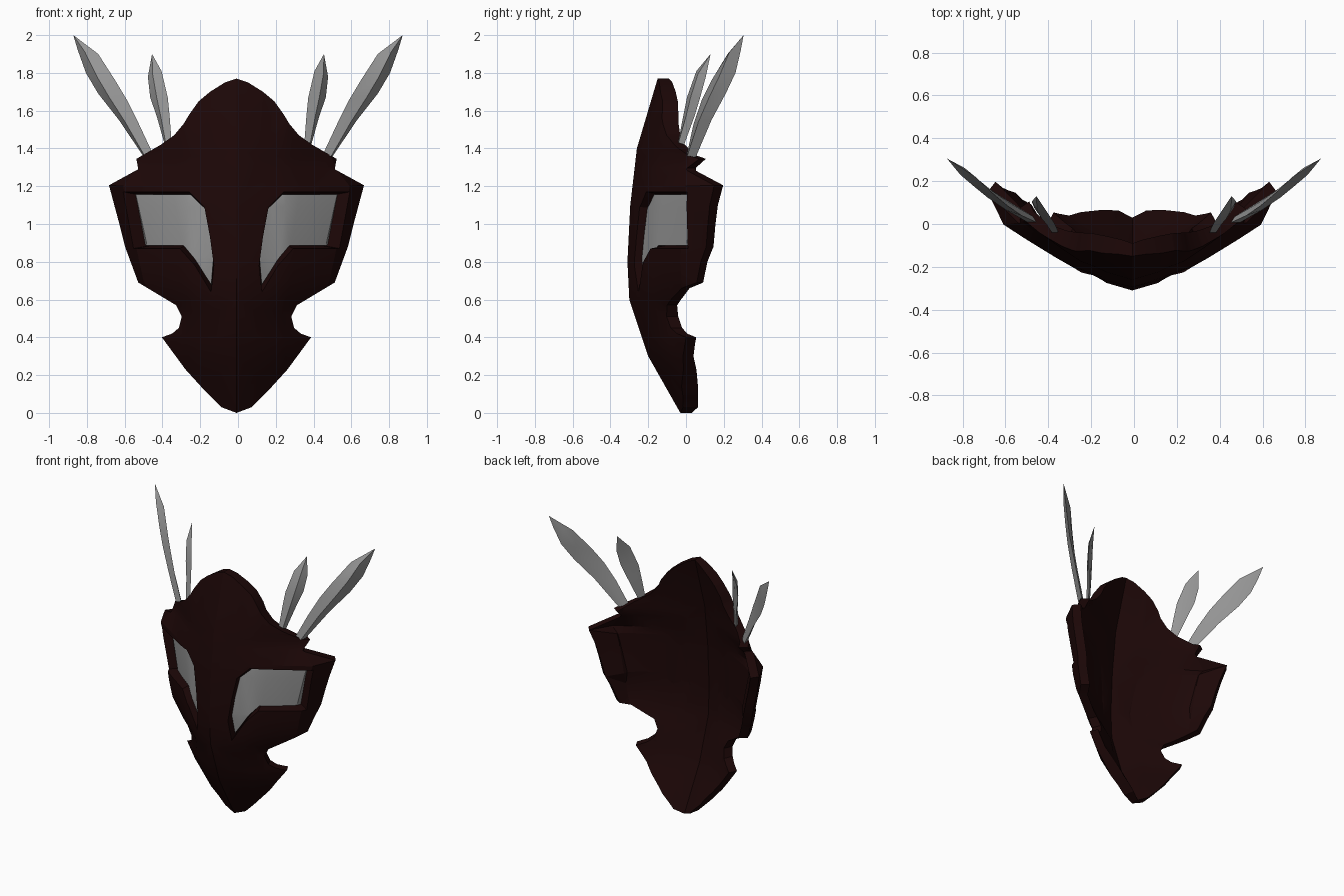
import bpy
import bmesh
from mathutils import Vector
from mathutils.geometry import delaunay_2d_cdt

cube = bpy.data.objects.get("Cube")
if cube:
    bpy.data.objects.remove(cube)


def make_material(name, rgb):
    mat = bpy.data.materials.new(name)
    mat.use_nodes = True
    color = (*rgb, 1)
    mat.diffuse_color = color
    mat.node_tree.nodes["Principled BSDF"].inputs["Base Color"].default_value = color
    return mat


maroon = make_material("dark maroon", (0.012, 0.0022, 0.0022))
grey = make_material("pale grey", (0.3, 0.3, 0.3))

# Shape of the curved face: ridge depth by height, sweep back by distance from the ridge
RIDGE = [(0, -.03), (.3, -.2), (.6, -.3), (.8, -.31), (1.1, -.295), (1.4, -.26), (1.77, -.15)]
SWEEP = [(0, 0), (.14, .035), (.2, .06), (.28, .085), (.36, .13), (.5, .215),
         (.6, .28), (.67, .42), (.75, .52)]
WIDTH = [(0, .42), (.2, .46), (.4, .5), (.54, .45), (.7, .55), (1.2, .67), (1.3, .58),
         (1.36, .56), (1.8, .7)]
THICKNESS = .06
BACK_SLOPE = .4
EYE_DEPTH = .042
EYE_CENTRE = Vector((.25, 1.02))

# Half outlines as (x, z)
OUTLINE = [(0, 0), (.08, .03), (.17, .12), (.27, .23), (.395, .4), (.34, .42), (.305, .45),
           (.29, .51), (.32, .57), (.52, .69), (.59, .88), (.62, 1), (.675, 1.205),
           (.52, 1.29), (.53, 1.345), (.4, 1.42), (.33, 1.47), (.28, 1.53), (.25, 1.58),
           (.2, 1.65), (.14, 1.7), (.06, 1.75), (0, 1.77)]
EYE = [(.135, .64), (.22, .78), (.3, .87), (.545, .87), (.6, 1.17), (.25, 1.17),
       (.17, 1.09), (.14, .93), (.12, .78)]


def interpolate(table, t):
    for (a, p), (b, q) in zip(table, table[1:]):
        if t <= b:
            return p + (q - p) * max(0, t - a) / (b - a)
    return table[-1][1]


def spread(x, z):
    return abs(x) * .67 / interpolate(WIDTH, z)


def surface(x, z):
    return interpolate(RIDGE, z) + interpolate(SWEEP, spread(x, z))


def place(x, z, depth, in_eye):
    """Point on the face, pushed inward by depth; eye walls taper, the back is a V."""
    e = .01
    slope = (surface(x + e, z) - surface(x - e, z)) / (2 * e)
    point = Vector((x, surface(x, z), z))
    point += Vector((-slope * .6, 1, 0)).normalized() * depth
    if depth == THICKNESS:
        fold = interpolate(RIDGE, z) + THICKNESS + BACK_SLOPE * spread(x, z)
        point.y = max(point.y, fold)
    if in_eye:
        k = min(depth, EYE_DEPTH) * 2.4
        point.x += (EYE_CENTRE.x - x) * k
        point.z += (EYE_CENTRE.y - z) * k
    return point


def finish(bm, name, materials):
    mesh = bpy.data.meshes.new(name)
    bm.to_mesh(mesh)
    bm.free()
    obj = bpy.data.objects.new(name, mesh)
    bpy.context.collection.objects.link(obj)
    for mat in materials:
        mesh.materials.append(mat)
    bpy.ops.object.select_all(action='DESELECT')
    obj.select_set(True)
    bpy.context.view_layer.objects.active = obj
    bpy.ops.object.shade_smooth_by_angle(angle=.4)
    # Keep the centre ridge crisp
    for edge in mesh.edges:
        if all(abs(mesh.vertices[i].co.x) < .001 for i in edge.vertices):
            edge.use_edge_sharp = True
    mirror = obj.modifiers.new("mirror", 'MIRROR')
    mirror.use_clip = True
    return obj


# Triangulate the half face with the eye and the crease lines cut in
points, edges, loops = [], [], []
for loop in (OUTLINE, EYE):
    start = len(points)
    points += [Vector(p) for p in loop]
    loops.append(list(range(start, len(points))))
lines = [[(u * w / .67, z) for z, w in WIDTH] for u, _ in SWEEP[1:-2]]
lines += [[(0, z), (.7, z)] for z, _ in RIDGE[1:-1]]
for line in lines:
    start = len(points)
    points += [Vector(p) for p in line]
    edges += [(i, i + 1) for i in range(start, len(points) - 1)]
flat, _, tris, _, _, owners = delaunay_2d_cdt(points, edges, loops, 0, .0001)
eye_tris = [list(t) for t, o in zip(tris, owners) if 1 in o]
plate_tris = [list(t) for t, o in zip(tris, owners) if 0 in o and 1 not in o]
eye_ids = {i for t in eye_tris for i in t}


def shell(name, triangles, near, far, materials):
    """Closed curved slab between two depths; its first material is on the front."""
    bm = bmesh.new()
    front, back = {}, {}
    for i in {i for t in triangles for i in t}:
        x, z = flat[i]
        front[i] = bm.verts.new(place(x, z, near, i in eye_ids))
        back[i] = bm.verts.new(place(x, z, far, i in eye_ids))
    rim = set()
    for t in triangles:
        bm.faces.new([front[i] for i in t])
        bm.faces.new([back[i] for i in reversed(t)]).material_index = len(materials) - 1
        for a, b in zip(t, t[1:] + t[:1]):
            if (b, a) in rim:
                rim.remove((b, a))
            else:
                rim.add((a, b))
    for a, b in rim:
        if max(flat[a].x, flat[b].x) > .0001:
            side = bm.faces.new([front[b], front[a], back[a], back[b]])
            side.material_index = len(materials) - 1
    return finish(bm, name, materials)


mask = shell("mask_plate", plate_tris, 0, THICKNESS, [maroon])
eyes = shell("eye_panels", eye_tris, EYE_DEPTH, THICKNESS, [grey, maroon])
for obj in (mask, eyes):
    obj.location.x = -.008


# Leaf-shaped blades: pairs of inner and outer edge points, ending in a tip;
# the front face bulges and the back is nearly flat
def blade(name, stations, tip, thick):
    bm = bmesh.new()
    rings = []
    for inner, outer in stations:
        a, b = Vector(inner), Vector(outer)
        normal = Vector((b.y - a.y, a.x - b.x, 0)).normalized() * thick
        middle = (a + b) / 2
        ring = (a, middle + normal, b, middle - normal * .25)
        rings.append([bm.verts.new(p) for p in ring])
    end = bm.verts.new(tip)
    bm.faces.new(rings[0])
    for i in range(4):
        j = (i + 1) % 4
        for low, high in zip(rings, rings[1:]):
            bm.faces.new([low[i], low[j], high[j], high[i]])
        bm.faces.new([rings[-1][i], rings[-1][j], end])
    bmesh.ops.recalc_face_normals(bm, faces=bm.faces)
    return finish(bm, name, [grey])


blade("large_feathers", [
    ((.45, .005, 1.37), (.495, .05, 1.35)),
    ((.525, .04, 1.53), (.63, .135, 1.55)),
    ((.59, .085, 1.66), (.74, .21, 1.69)),
    ((.65, .135, 1.76), (.805, .262, 1.8)),
    ((.74, .22, 1.9), (.848, .29, 1.92)),
], (.872, .305, 2), .03)
blade("small_feathers", [
    ((.352, -.04, 1.44), (.388, -.01, 1.42)),
    ((.362, -.015, 1.57), (.43, .045, 1.57)),
    ((.372, .005, 1.67), (.465, .075, 1.67)),
    ((.405, .055, 1.81), (.477, .105, 1.78)),
], (.455, .13, 1.9), .02)
